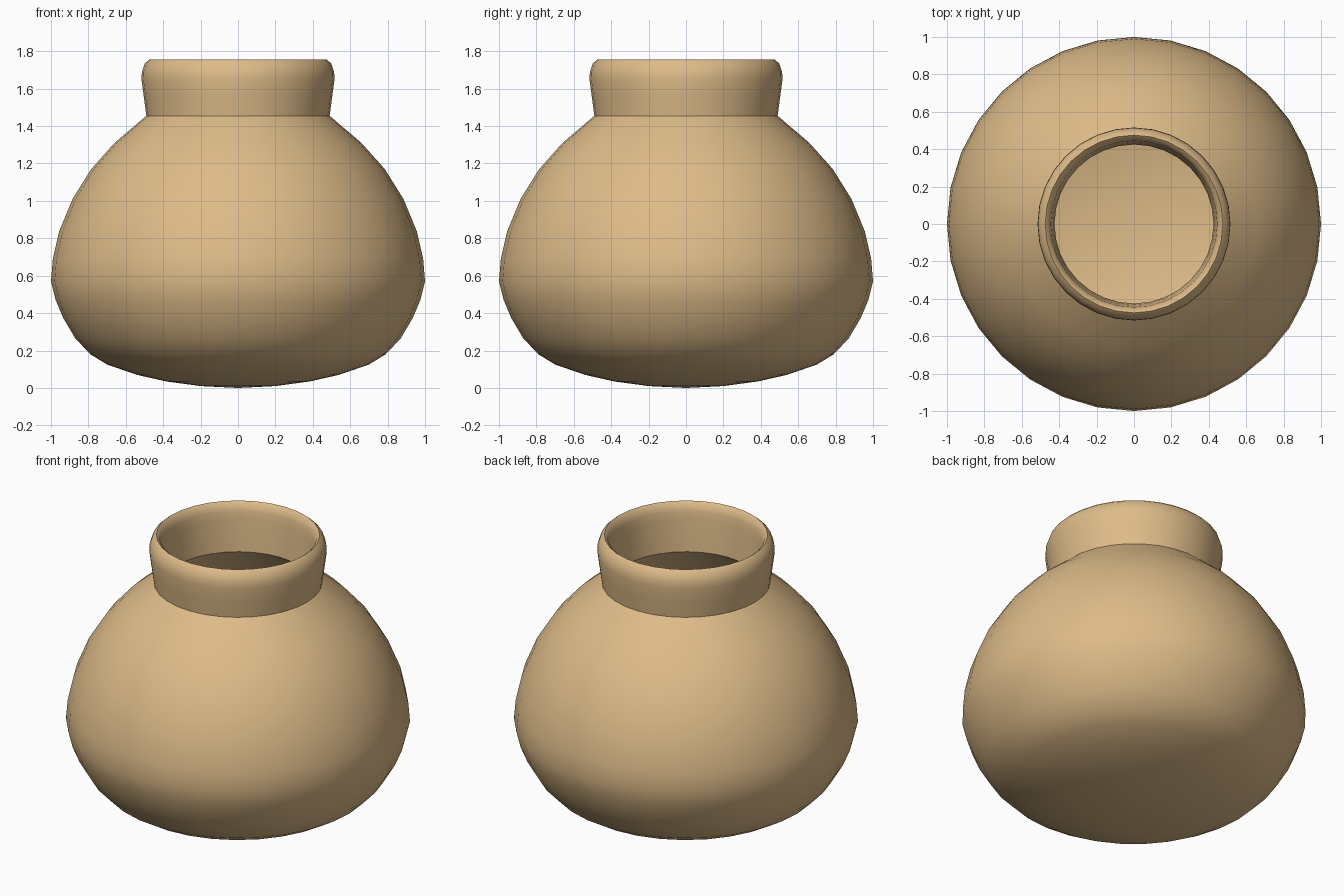
import bpy, bmesh, math
from mathutils import Vector

if "Cube" in bpy.data.objects:
    bpy.data.objects.remove(bpy.data.objects["Cube"])

SIDES = 32
WALL = 0.06

# outer belly profile (radius, height), bottom to shoulder
belly = [(0, 0), (0.2, 0.01), (0.385, 0.035), (0.54, 0.07), (0.70, 0.125),
         (0.79, 0.18), (0.87, 0.265), (0.935, 0.375), (0.975, 0.47), (1.0, 0.57),
         (0.99, 0.69), (0.957, 0.835), (0.885, 1.01), (0.785, 1.17),
         (0.66, 1.31), (0.49, 1.455)]
# collar: outside, rounded lip, then down the inside
collar = [(0.504, 1.56), (0.516, 1.65), (0.514, 1.69), (0.498, 1.735),
          (0.475, 1.755), (0.457, 1.74), (0.445, 1.70), (0.44, 1.65),
          (0.432, 1.56), (0.425, 1.45)]

# hollow interior: belly profile moved inward by the wall thickness
inner = []
for i in range(len(belly) - 2, 0, -1):
    t = (Vector(belly[i + 1]) - Vector(belly[i - 1])).normalized()
    inner.append((belly[i][0] - t.y * WALL, belly[i][1] + t.x * WALL))
inner.append((0, WALL))

# lathe the whole profile
bm = bmesh.new()
rows = []
for r, z in belly + collar + inner:
    if r == 0:
        rows.append([bm.verts.new((0, 0, z))] * SIDES)
    else:
        rows.append([bm.verts.new((r * math.cos(math.tau * k / SIDES),
                                   r * math.sin(math.tau * k / SIDES), z))
                     for k in range(SIDES)])
for a, b in zip(rows, rows[1:]):
    for k in range(SIDES):
        n = (k + 1) % SIDES
        bm.faces.new(list(dict.fromkeys((a[k], a[n], b[n], b[k]))))
bmesh.ops.recalc_face_normals(bm, faces=bm.faces[:])

mesh = bpy.data.meshes.new("clay_pot")
bm.to_mesh(mesh)
bm.free()
pot = bpy.data.objects.new("clay_pot", mesh)
bpy.context.collection.objects.link(pot)

# tan clay colour
mat = bpy.data.materials.new("tan_clay")
mat.diffuse_color = (0.73, 0.50, 0.25, 1)
mat.use_nodes = True
mat.node_tree.nodes["Principled BSDF"].inputs["Base Color"].default_value = mat.diffuse_color
mesh.materials.append(mat)

# smooth shading, sharp crease where the collar meets the belly
bpy.context.view_layer.objects.active = pot
pot.select_set(True)
bpy.ops.object.shade_smooth_by_angle(angle=math.radians(40))
